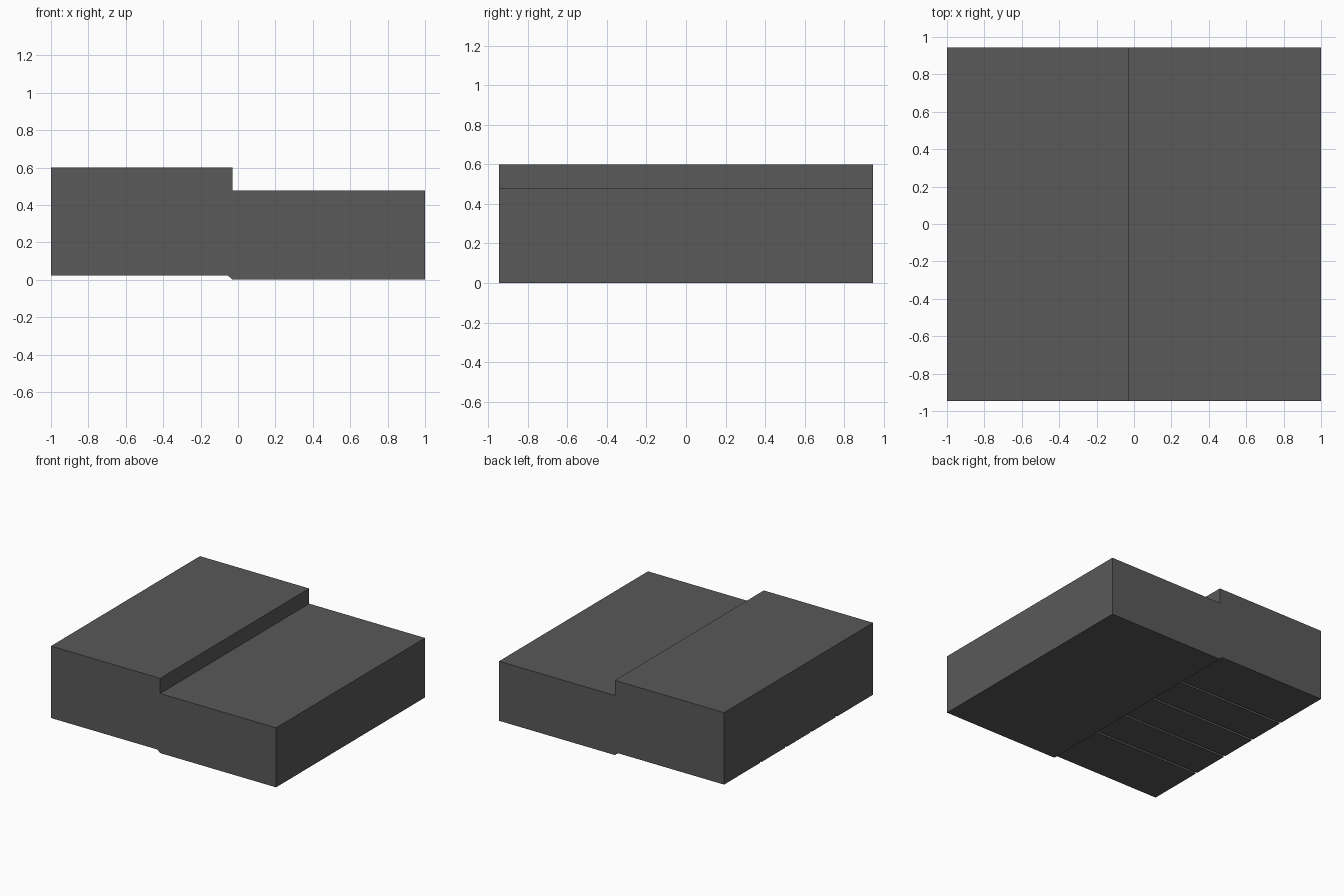
import bpy, bmesh

if "Cube" in bpy.data.objects:
    bpy.data.objects.remove(bpy.data.objects["Cube"])

HALF_Y = 0.945
STEP_X = -0.03


def prism(name, profile, y0, y1):
    """Extrude an XZ profile along y."""
    bm = bmesh.new()
    face = bm.faces.new([bm.verts.new((x, y0, z)) for x, z in profile])
    res = bmesh.ops.extrude_face_region(bm, geom=[face])
    verts = [v for v in res["geom"] if isinstance(v, bmesh.types.BMVert)]
    bmesh.ops.translate(bm, verts=verts, vec=(0, y1 - y0, 0))
    bmesh.ops.recalc_face_normals(bm, faces=bm.faces)
    mesh = bpy.data.meshes.new(name)
    bm.to_mesh(mesh)
    bm.free()
    obj = bpy.data.objects.new(name, mesh)
    bpy.context.collection.objects.link(obj)
    return obj


# Stepped slab with a small sloped lip underneath
slab = prism("stepped_slab", [
    (-1, 0.022), (STEP_X - 0.023, 0.022), (STEP_X, 0), (1, 0),
    (1, 0.478), (STEP_X, 0.478), (STEP_X, 0.6), (-1, 0.6)], -HALF_Y, HALF_Y)

# Four shallow grooves under the raised half
for i in range(4):
    y = -0.48 + i * 0.32
    cutter = prism(f"groove_cutter_{i + 1}", [
        (-1.1, -0.1), (STEP_X - 0.023, -0.1), (STEP_X - 0.023, 0.042),
        (-1.1, 0.042)], y - 0.01, y + 0.01)
    cutter.hide_render = True
    cutter.hide_set(True)
    mod = slab.modifiers.new(f"groove_{i + 1}", "BOOLEAN")
    mod.operation = "DIFFERENCE"
    mod.solver = "EXACT"
    mod.object = cutter

# Dark grey finish
mat = bpy.data.materials.new("dark_grey")
mat.diffuse_color = (0.1, 0.1, 0.1, 1)
mat.use_nodes = True
mat.node_tree.nodes["Principled BSDF"].inputs["Base Color"].default_value = mat.diffuse_color
slab.data.materials.append(mat)
